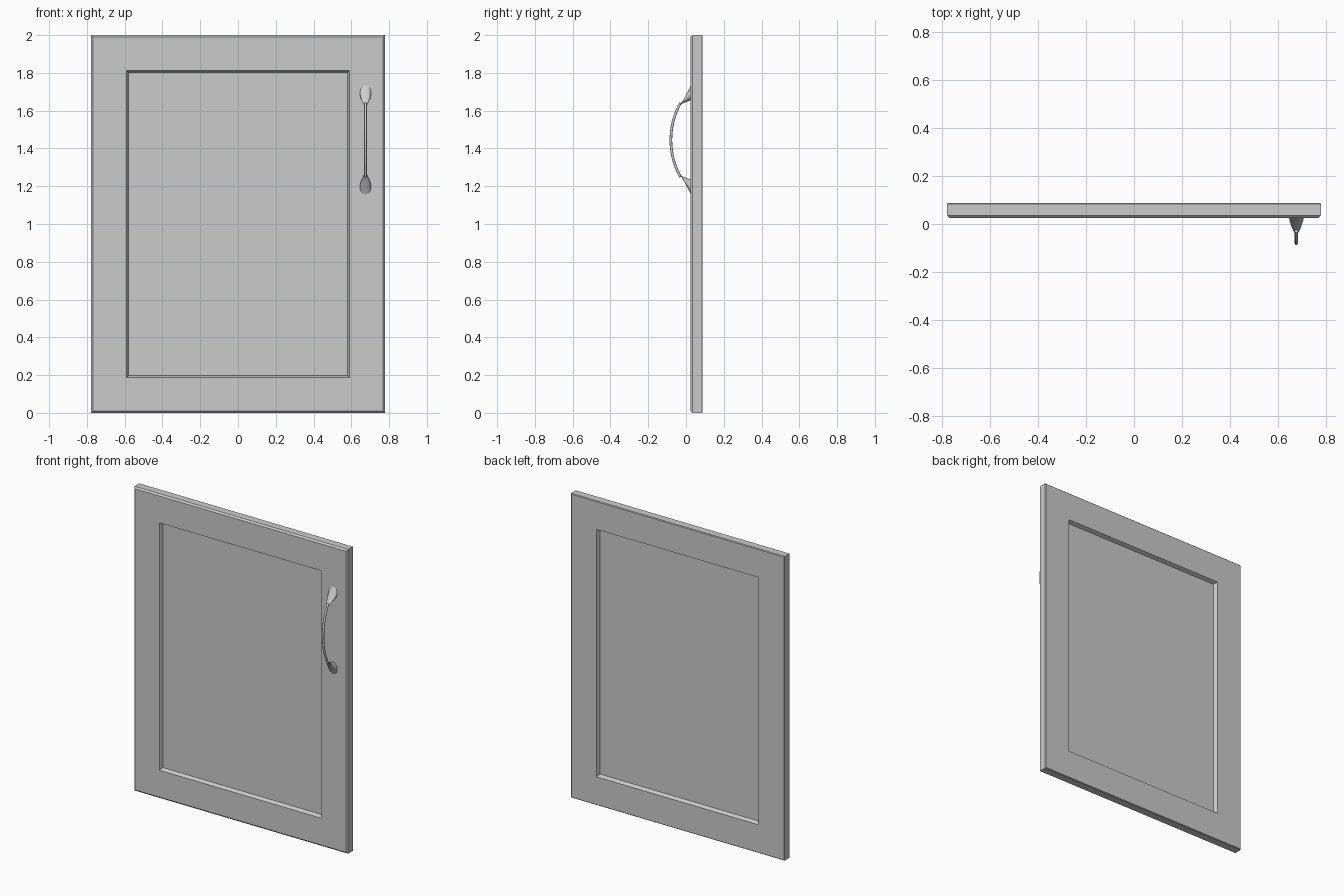
import bpy, bmesh, math
from mathutils import Vector

cube = bpy.data.objects.get("Cube")
if cube:
    bpy.data.objects.remove(cube, do_unlink=True)

grey = bpy.data.materials.new("plain grey")
grey.use_nodes = True
colour = (0.6, 0.6, 0.6, 1)
grey.diffuse_color = colour
grey.node_tree.nodes["Principled BSDF"].inputs["Base Color"].default_value = colour


def loft(name, rings, smooth=False):
    """Bridge consecutive closed rings of points and cap both ends."""
    bm = bmesh.new()
    loops = [[bm.verts.new(p) for p in ring] for ring in rings]
    n = len(loops[0])
    for a, b in zip(loops, loops[1:]):
        for i in range(n):
            j = (i + 1) % n
            bm.faces.new((a[i], a[j], b[j], b[i]))
    bm.faces.new(loops[0])
    bm.faces.new(loops[-1])
    bmesh.ops.recalc_face_normals(bm, faces=bm.faces)
    mesh = bpy.data.meshes.new(name)
    bm.to_mesh(mesh)
    bm.free()
    obj = bpy.data.objects.new(name, mesh)
    bpy.context.collection.objects.link(obj)
    mesh.materials.append(grey)
    if smooth:
        bpy.ops.object.select_all(action='DESELECT')
        obj.select_set(True)
        bpy.context.view_layer.objects.active = obj
        bpy.ops.object.shade_smooth_by_angle(angle=math.radians(40))
    return obj


# Door: nested rectangles from the front panel, round the frame, to the back panel
W, H = 0.777, 2.0


def rectangle(inset, y):
    x = W - inset
    return [(-x, y, inset), (x, y, inset), (x, y, H - inset), (-x, y, H - inset)]


door_profile = [(0.197, 0.05), (0.187, 0.025), (0.01, 0.025), (0, 0.035),
                (0, 0.084), (0.004, 0.088), (0.187, 0.088), (0.197, 0.063)]
loft("door_panel", [rectangle(*p) for p in door_profile])

# Handle: an arched rod with a flared foot at each end
HX, HZ = 0.675, 1.445
RADIUS, APEX = 0.405, -0.08
SPAN = math.radians(29)


def oval(y, z, tilt, half_width, half_height, sides=20):
    """Oval ring whose height axis leans by tilt in the y-z plane."""
    up = Vector((0, math.sin(tilt), math.cos(tilt)))
    ring = []
    for i in range(sides):
        t = 2 * math.pi * i / sides
        ring.append(Vector((HX + half_width * math.cos(t), y, z))
                    + up * half_height * math.sin(t))
    return ring


def arc_point(a):
    return APEX + RADIUS * (1 - math.cos(a)), HZ + RADIUS * math.sin(a)


rod = []
for k in range(25):
    a = SPAN * (k / 12 - 1)
    y, z = arc_point(a)
    rod.append(oval(y, z, a + math.pi / 2, 0.007, 0.007, 12))
loft("handle_rod", rod, smooth=True)

# Foot sections: y, height above handle centre, tilt, half width, half height
sections = [(0.026, 0.25, 0, 0.03, 0.04),
            (0.012, 0.237, 0.15, 0.028, 0.034),
            (-0.012, 0.211, 0.4, 0.02, 0.02),
            (-0.031, 0.188, 0.7, 0.011, 0.009)]
for side, name in ((1, "handle_upper_foot"), (-1, "handle_lower_foot")):
    loft(name, [oval(y, HZ + side * dz, side * tilt, w, h)
                for y, dz, tilt, w, h in sections], smooth=True)
